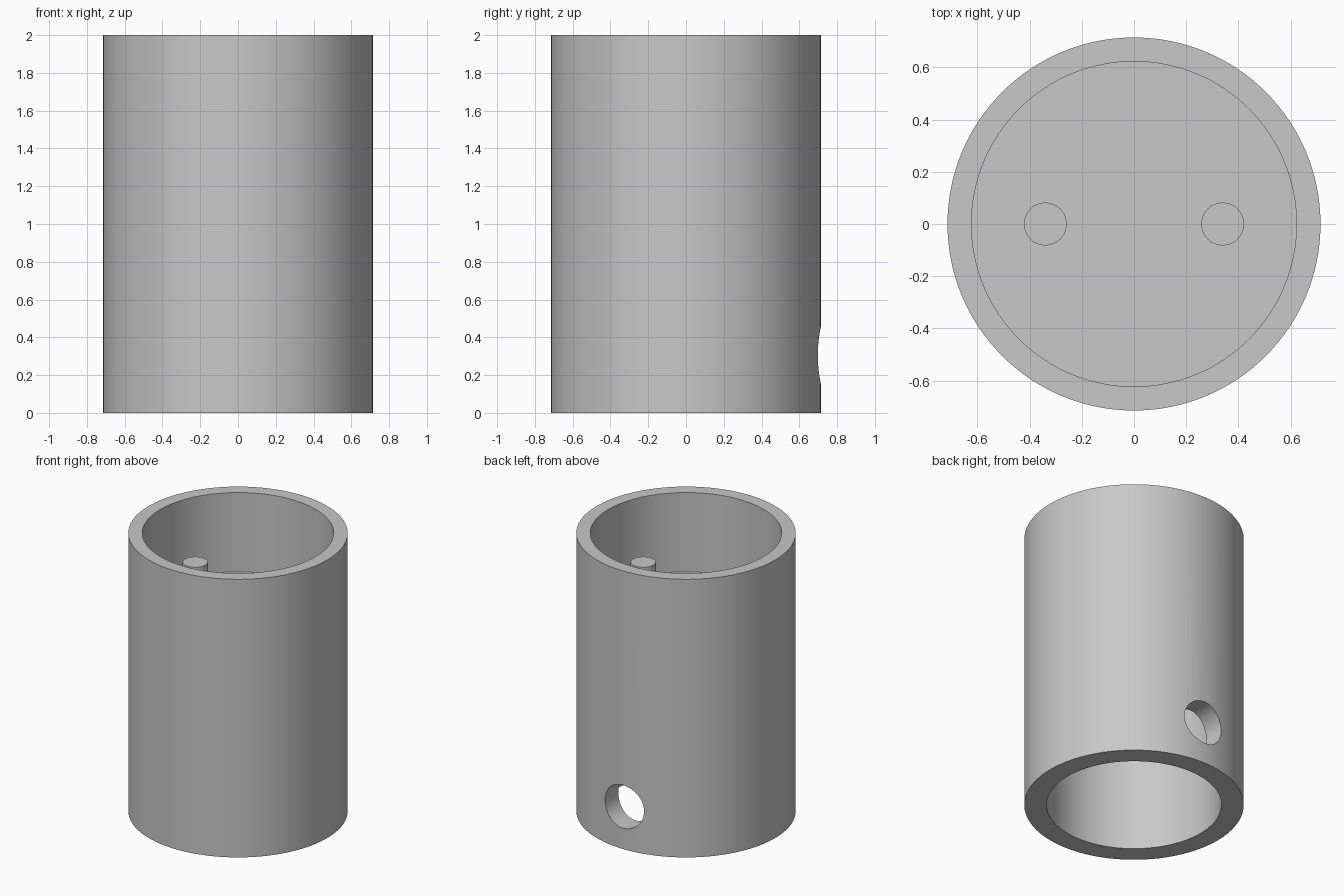
import bpy
import math

cube = bpy.data.objects.get("Cube")
if cube:
    bpy.data.objects.remove(cube)

SEGMENTS = 128
HEIGHT = 2.0
OUTER_R = 0.715
UPPER_R = 0.623
LOWER_R = 0.57
FLOOR_TOP = 1.43
FLOOR_BOTTOM = 1.32
PEG_TOP = 1.70

grey = bpy.data.materials.new("plain grey")
grey.use_nodes = True
colour = (0.58, 0.58, 0.58, 1.0)
grey.diffuse_color = colour
grey.node_tree.nodes["Principled BSDF"].inputs["Base Color"].default_value = colour


def cylinder(name, radius, z0, z1, x=0.0, sides=SEGMENTS):
    bpy.ops.mesh.primitive_cylinder_add(
        vertices=sides, radius=radius, depth=z1 - z0, location=(x, 0, (z0 + z1) / 2))
    obj = bpy.context.object
    obj.name = name
    obj.data.materials.append(grey)
    return obj


def cut(target, cutter):
    mod = target.modifiers.new(cutter.name, "BOOLEAN")
    mod.operation = "DIFFERENCE"
    mod.solver = "EXACT"
    mod.object = cutter
    bpy.context.view_layer.objects.active = target
    bpy.ops.object.modifier_apply(modifier=mod.name)
    bpy.data.objects.remove(cutter)


def smooth(obj):
    bpy.ops.object.select_all(action="DESELECT")
    obj.select_set(True)
    bpy.context.view_layer.objects.active = obj
    bpy.ops.object.shade_smooth_by_angle(angle=math.radians(30))


# Tube body with an upper cup and a deep lower cavity
body = cylinder("tube_body", OUTER_R, 0, HEIGHT)
cut(body, cylinder("upper_cavity", UPPER_R, FLOOR_TOP, HEIGHT + 0.2))
cut(body, cylinder("lower_cavity", LOWER_R, -0.2, FLOOR_BOTTOM))

# Round hole through the back wall
hole = cylinder("back_hole", 0.155, -0.25, 0.25, sides=64)
hole.rotation_euler.x = math.pi / 2
hole.location = (0, OUTER_R, 0.305)
bpy.context.view_layer.update()
cut(body, hole)
smooth(body)

# Pair of pegs standing on the cup floor
for name, side in (("left_peg", 1), ("right_peg", -1)):
    smooth(cylinder(name, 0.082, FLOOR_TOP - 0.02, PEG_TOP, side * 0.34, 48))
